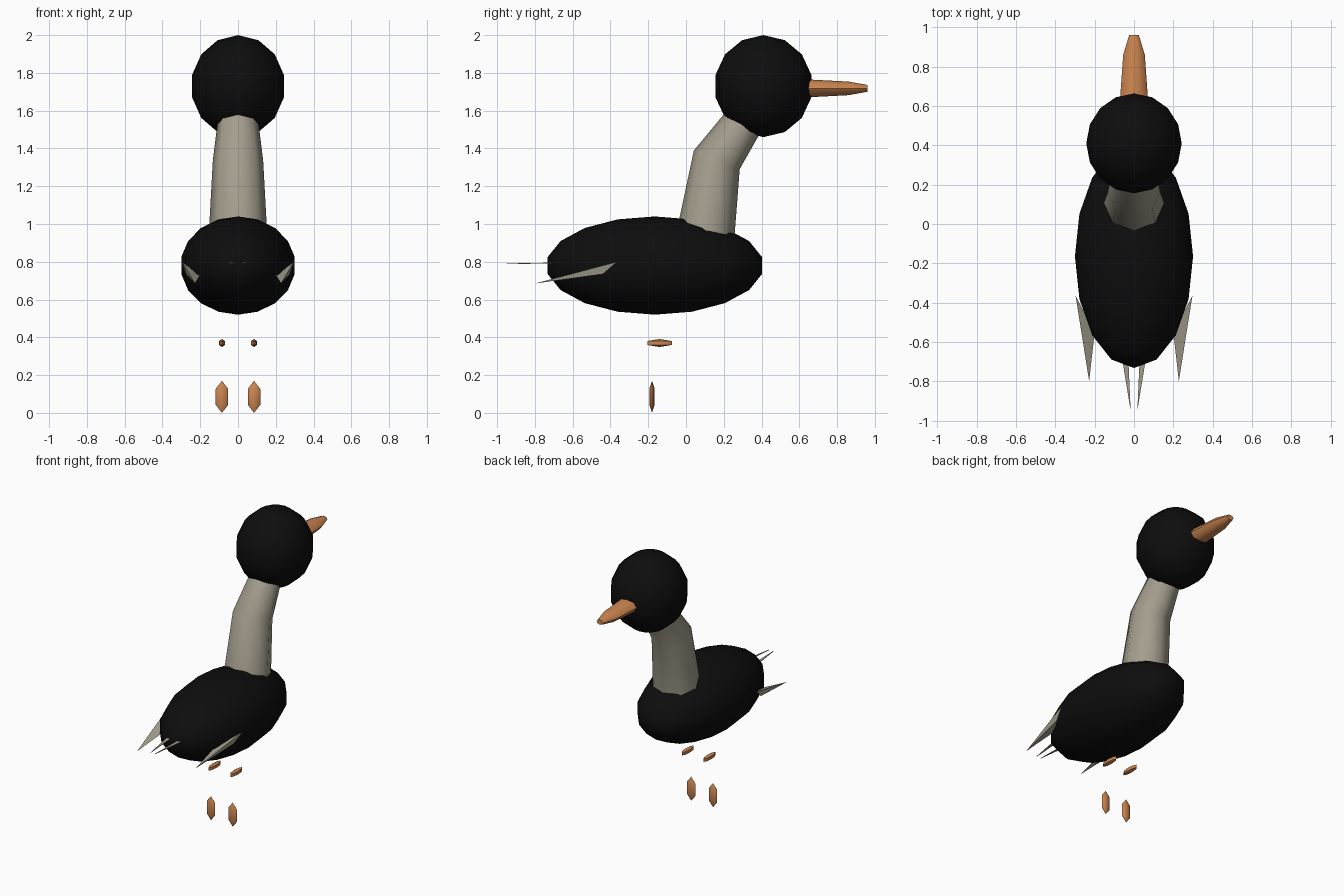
import bpy, bmesh, math
from mathutils import Vector, Matrix

if "Cube" in bpy.data.objects:
    bpy.data.objects.remove(bpy.data.objects["Cube"])


def material(name, rgb):
    m = bpy.data.materials.new(name)
    m.diffuse_color = (*rgb, 1)
    m.use_nodes = True
    m.node_tree.nodes["Principled BSDF"].inputs["Base Color"].default_value = m.diffuse_color
    return m


BLACK = material("black_plumage", (0.004, 0.004, 0.004))
GREY = material("warm_grey", (0.37, 0.34, 0.265))
ORANGE = material("orange", (0.60, 0.235, 0.08))


def finish(name, bm, mat, smooth=None):
    bmesh.ops.recalc_face_normals(bm, faces=bm.faces)
    me = bpy.data.meshes.new(name)
    bm.to_mesh(me)
    bm.free()
    me.materials.append(mat)
    ob = bpy.data.objects.new(name, me)
    bpy.context.collection.objects.link(ob)
    if smooth:
        bpy.ops.object.select_all(action='DESELECT')
        ob.select_set(True)
        bpy.context.view_layer.objects.active = ob
        bpy.ops.object.shade_smooth_by_angle(angle=math.radians(smooth))
    return ob


def ellipsoid(name, centre, radii, segments, rings, mat, smooth=60):
    bm = bmesh.new()
    bmesh.ops.create_uvsphere(
        bm, u_segments=segments, v_segments=rings, radius=1,
        matrix=Matrix.Translation(centre) @ Matrix.Diagonal((*radii, 1)))
    return finish(name, bm, mat, smooth)


def loft(name, sections, sides, mat, smooth=60):
    """Tube in the yz plane; section = (y, z, half width, half height, tilt)."""
    bm = bmesh.new()
    loops = []
    for y, z, rx, rn, tilt in sections:
        # tilt is the angle of the travel direction above the +y axis
        up = Vector((0, -math.sin(tilt), math.cos(tilt)))
        loop = []
        for i in range(sides):
            a = 2 * math.pi * i / sides
            p = Vector((rx * math.cos(a), y, z)) + up * rn * math.sin(a)
            loop.append(bm.verts.new(p))
        loops.append(loop)
    for a, b in zip(loops, loops[1:]):
        for i in range(sides):
            j = (i + 1) % sides
            bm.faces.new((a[i], a[j], b[j], b[i]))
    bm.faces.new(loops[0])
    bm.faces.new(loops[-1])
    return finish(name, bm, mat, smooth)


def hull(name, points, mat):
    bm = bmesh.new()
    for p in points:
        bm.verts.new(p)
    bmesh.ops.convex_hull(bm, input=bm.verts)
    return finish(name, bm, mat)


# Body and head
ellipsoid("body", (0, -0.165, 0.78), (0.305, 0.576, 0.26), 16, 9, BLACK)
ellipsoid("head", (0, 0.41, 1.73), (0.249, 0.26, 0.27), 16, 7, BLACK)

# Bent, tapering neck
rad = math.radians
loft("neck", [(0.09, 0.85, 0.16, 0.16, rad(82)),
              (0.163, 1.34, 0.133, 0.131, rad(68)),
              (0.345, 1.60, 0.10, 0.10, rad(58))], 8, GREY)

# Flattened beak
loft("beak", [(0.55, 1.718, 0.078, 0.052, 0),
              (0.65, 1.718, 0.070, 0.047, 0),
              (0.86, 1.718, 0.055, 0.036, 0),
              (0.96, 1.718, 0.025, 0.018, 0)], 8, ORANGE)

for side, s in (("left", -1), ("right", 1)):
    # Leg and foot spindles
    ellipsoid(side + "_leg", (s * 0.085, -0.14, 0.37),
              (0.019, 0.075, 0.021), 8, 3, ORANGE, 40)
    ellipsoid(side + "_foot", (s * 0.085, -0.18, 0.085),
              (0.038, 0.016, 0.085), 8, 3, ORANGE, 40)
    # Wing tip blade
    hull(side + "_wing", [(s * 0.297, -0.365, 0.80), (s * 0.228, -0.80, 0.685),
                          (s * 0.275, -0.44, 0.735), (s * 0.20, -0.55, 0.73)], GREY)
    # Thin tail feather
    hull(side + "_tail_feather",
         [(s * x, y, z + t) for x, y, z in
          ((0.058, -0.70, 0.794), (0.028, -0.70, 0.794), (0.017, -0.95, 0.789))
          for t in (-0.002, 0.002)], GREY)
